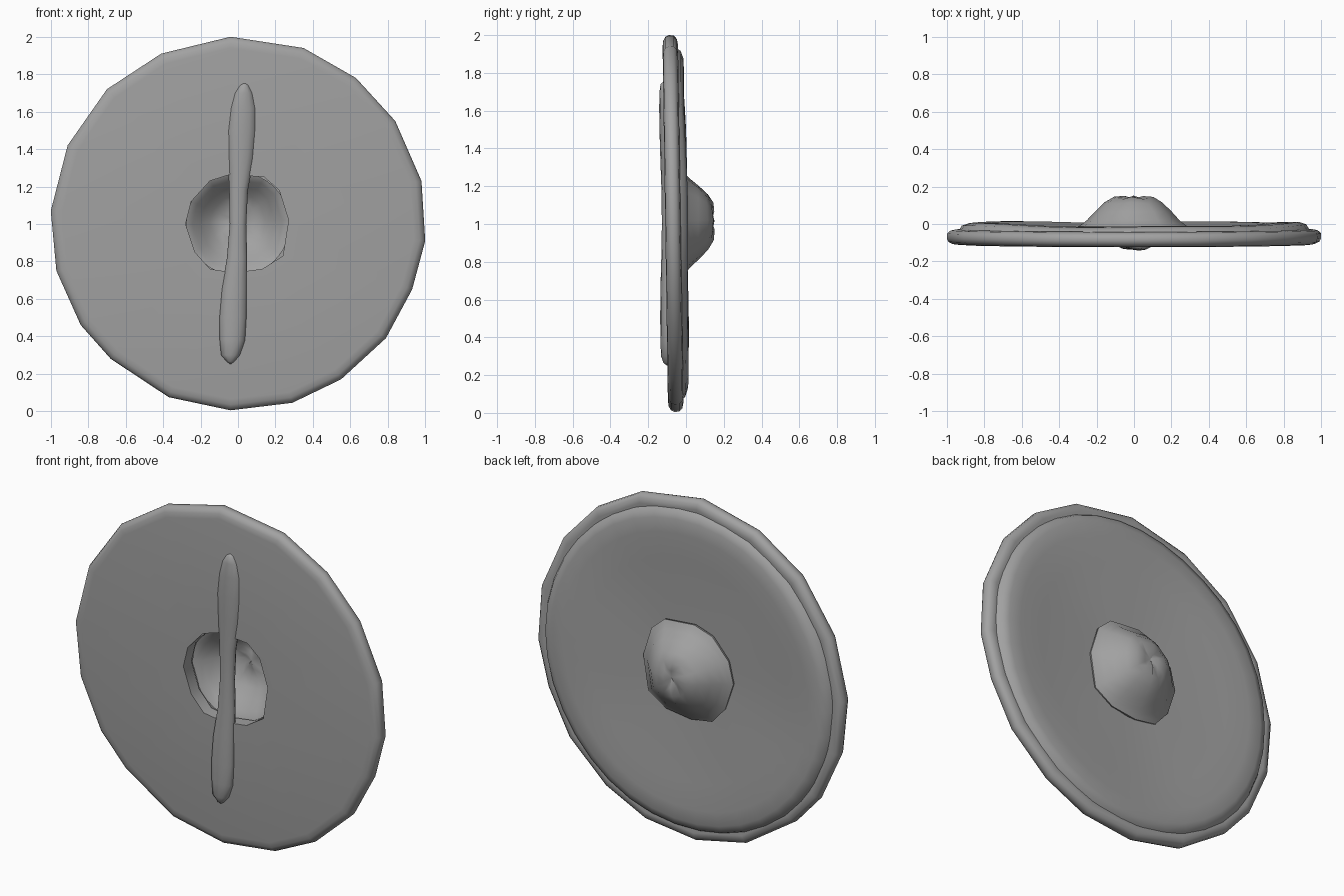
import bpy, bmesh
from math import sin, cos, tau, radians

if "Cube" in bpy.data.objects:
    bpy.data.objects.remove(bpy.data.objects["Cube"])

grey = bpy.data.materials.new("plain grey")
grey.use_nodes = True
colour = (0.36, 0.36, 0.36, 1)
grey.diffuse_color = colour
grey.node_tree.nodes["Principled BSDF"].inputs["Base Color"].default_value = colour


def ring(bm, points):
    """Add a closed ring of vertices."""
    return [bm.verts.new(p) for p in points]


def loft(bm, rings):
    """Join neighbouring rings with quads."""
    for a, b in zip(rings, rings[1:]):
        n = len(a)
        for i in range(n):
            j = (i + 1) % n
            bm.faces.new((a[i], a[j], b[j], b[i]))


def fan(bm, loop, tip):
    v = bm.verts.new(tip)
    for i in range(len(loop)):
        bm.faces.new((loop[i], loop[(i + 1) % len(loop)], v))


def annulus(bm, outer, inner):
    """Fill the flat area between two loops of different counts."""
    edges = []
    for loop in (outer, inner):
        for i in range(len(loop)):
            pair = (loop[i], loop[(i + 1) % len(loop)])
            edges.append(bm.edges.get(pair) or bm.edges.new(pair))
    bmesh.ops.triangle_fill(bm, use_beauty=True, edges=edges, normal=(0, -1, 0))


def finish(bm, name, angle=50):
    bmesh.ops.recalc_face_normals(bm, faces=bm.faces[:])
    mesh = bpy.data.meshes.new(name)
    bm.to_mesh(mesh)
    bm.free()
    mesh.materials.append(grey)
    ob = bpy.data.objects.new(name, mesh)
    bpy.context.collection.objects.link(ob)
    bpy.ops.object.select_all(action="DESELECT")
    ob.select_set(True)
    bpy.context.view_layer.objects.active = ob
    bpy.ops.object.shade_smooth_by_angle(angle=radians(angle))
    return ob


def place(x, y, h):
    """Lean the shield slightly; h is the height above its centre."""
    return (x, y - 0.015 * h, 1 + h)


# Hand-cut outlines of the shield and of its central hole
outline = [(-.04, 1), (.35, .94), (.63, .78), (.84, .55), (.98, .23), (1, -.09),
           (.93, -.35), (.79, -.61), (.55, -.83), (.29, -.955), (-.04, -.995),
           (-.37, -.925), (-.68, -.72), (-.84, -.54), (-.97, -.25), (-1, .07),
           (-.91, .42), (-.70, .72), (-.41, .91)]
hole = [(-.04, .265), (.14, .25), (.22, .18), (.27, .02), (.24, -.17), (.13, -.24),
        (-.02, -.26), (-.15, -.24), (-.23, -.15), (-.28, 0), (-.25, .12), (-.15, .23)]


def scaled(shape, s, y):
    return [place(x * s, y, h * s) for x, h in shape]


# Front board with rounded rim and open centre
bm = bmesh.new()
profile = [(.94, -.11), (.97, -.106), (.992, -.094), (1, -.075), (.998, -.05),
           (.98, -.034), (.95, -.028), (.90, -.045)]
rim = [ring(bm, scaled(outline, s, y)) for s, y in profile]
loft(bm, rim)
wall = [ring(bm, scaled(hole, 1, y)) for y in (-.11, -.035)]
loft(bm, wall)
annulus(bm, rim[0], wall[0])
annulus(bm, rim[-1], wall[1])
finish(bm, "front_board_and_rim")

# Gently warped back board
bm = bmesh.new()
N = 38
rings = []
for r, y in [(.275, -.027), (.45, -.02), (.65, -.008), (.8, .003), (.88, .002),
             (.92, -.012), (.94, -.045)]:
    pts = []
    for i in range(N):
        a = tau * i / N
        warp = r * r * (.008 * cos(2 * a) + .005 * sin(5 * a + 1))
        pts.append(place(r * cos(a), y + warp, r * sin(a)))
    rings.append(ring(bm, pts))
loft(bm, rings)
ob = finish(bm, "back_board")
if sum(p.normal.y for p in ob.data.polygons) < 0:
    ob.data.flip_normals()

# Hollow boss bulging from the back
bm = bmesh.new()
rings = []
for s, y in [(1.05, -.04), (1.07, -.014), (1.0, -.002), (.9, .02), (.75, .065),
             (.56, .112), (.38, .14), (.18, .143)]:
    pts = []
    for x, h in hole:
        lump = .012 * (1 - s) * cos(2 * x / .1) if s < .7 else 0
        pts.append((x * s, y + lump, 1 + h * s + .02 * max(0, 1 - s)))
    rings.append(ring(bm, pts))
loft(bm, rings)
fan(bm, rings[-1], (0, .135, 1.02))
ob = finish(bm, "boss", 60)
if sum(p.normal.y * p.area for p in ob.data.polygons) < 0:
    ob.data.flip_normals()
shell = ob.modifiers.new("thickness", "SOLIDIFY")
shell.thickness = 0.012
shell.offset = -1

# Spindle-shaped grip across the front
bm = bmesh.new()
rings = []
for z, x, y, w in [(.265, -.04, -.1, .02), (.30, -.04, -.1, .05), (.38, -.03, -.1, .068),
                   (.50, -.027, -.1, .073), (.65, -.02, -.1, .068), (.82, -.005, -.098, .054),
                   (1.0, 0, -.097, .044), (1.18, .003, -.098, .05), (1.35, .015, -.1, .07),
                   (1.5, .02, -.103, .078), (1.62, .027, -.106, .07), (1.70, .03, -.108, .05),
                   (1.74, .033, -.11, .025)]:
    depth = min(w, .022 + .2 * w)
    rings.append(ring(bm, [(x + w * cos(tau * i / 12), y + depth * sin(tau * i / 12), z)
                           for i in range(12)]))
loft(bm, rings)
fan(bm, rings[0], (-.04, -.1, .25))
fan(bm, rings[-1], (.035, -.112, 1.76))
finish(bm, "grip", 70)
